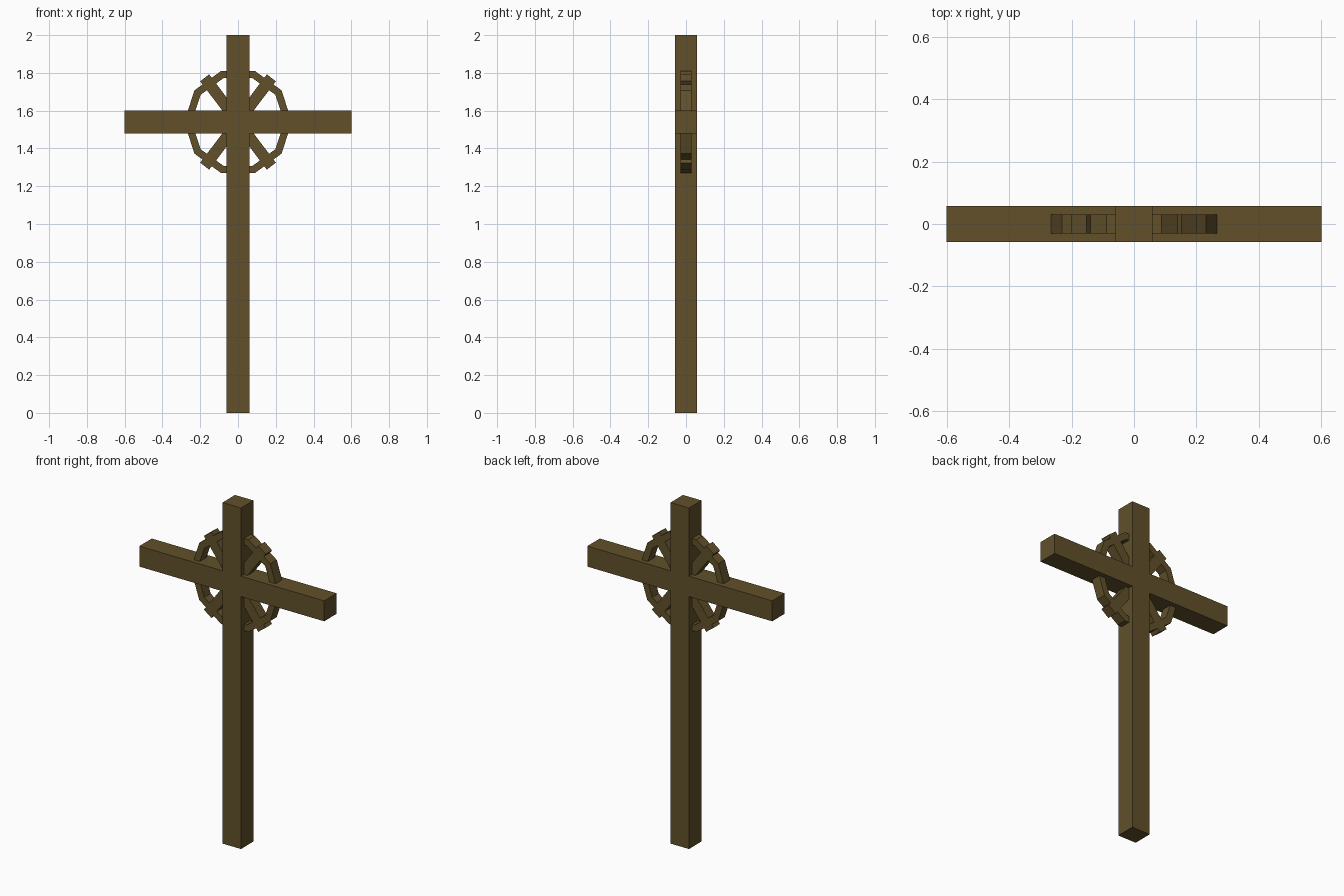
import bpy, bmesh
from math import sin, cos, pi, radians

if "Cube" in bpy.data.objects:
    bpy.data.objects.remove(bpy.data.objects["Cube"])

wood = bpy.data.materials.new("brown_wood")
wood.diffuse_color = (0.12, 0.08, 0.023, 1)
wood.use_nodes = True
wood.node_tree.nodes["Principled BSDF"].inputs["Base Color"].default_value = wood.diffuse_color
CZ = 1.54  # height of the crossing


def box(name, size, loc, tilt=0.0):
    bpy.ops.mesh.primitive_cube_add(size=1, location=loc)
    ob = bpy.context.object
    ob.name = name
    ob.scale = size
    ob.rotation_euler = (0, tilt, 0)
    ob.data.materials.append(wood)
    return ob


def ring(name, r_out, r_in, depth, sides):
    bm = bmesh.new()
    section = [(r_out, -depth), (r_out, depth), (r_in, depth), (r_in, -depth)]
    loops = []
    for i in range(sides):
        a = 2 * pi * i / sides
        loops.append([bm.verts.new((r * cos(a), y, r * sin(a))) for r, y in section])
    for i in range(sides):
        p, q = loops[i], loops[(i + 1) % sides]
        for j in range(4):
            k = (j + 1) % 4
            bm.faces.new((p[j], p[k], q[k], q[j]))
    bmesh.ops.recalc_face_normals(bm, faces=bm.faces)
    me = bpy.data.meshes.new(name)
    bm.to_mesh(me)
    bm.free()
    me.materials.append(wood)
    ob = bpy.data.objects.new(name, me)
    ob.location = (0, 0, CZ)
    bpy.context.collection.objects.link(ob)


# upright post and crossbeam
box("post", (0.12, 0.116, 2.0), (0, 0, 1.0))
box("crossbeam", (1.2, 0.116, 0.12), (0, 0, CZ))

# ten-sided ring around the crossing
ring("ring", 0.285, 0.245, 0.03, 10)

# two diagonal bars that reach past the ring
for side, name in ((1, "diagonal_bar_right"), (-1, "diagonal_bar_left")):
    box(name, (0.06, 0.06, 0.586), (0, 0, CZ), side * radians(37))
